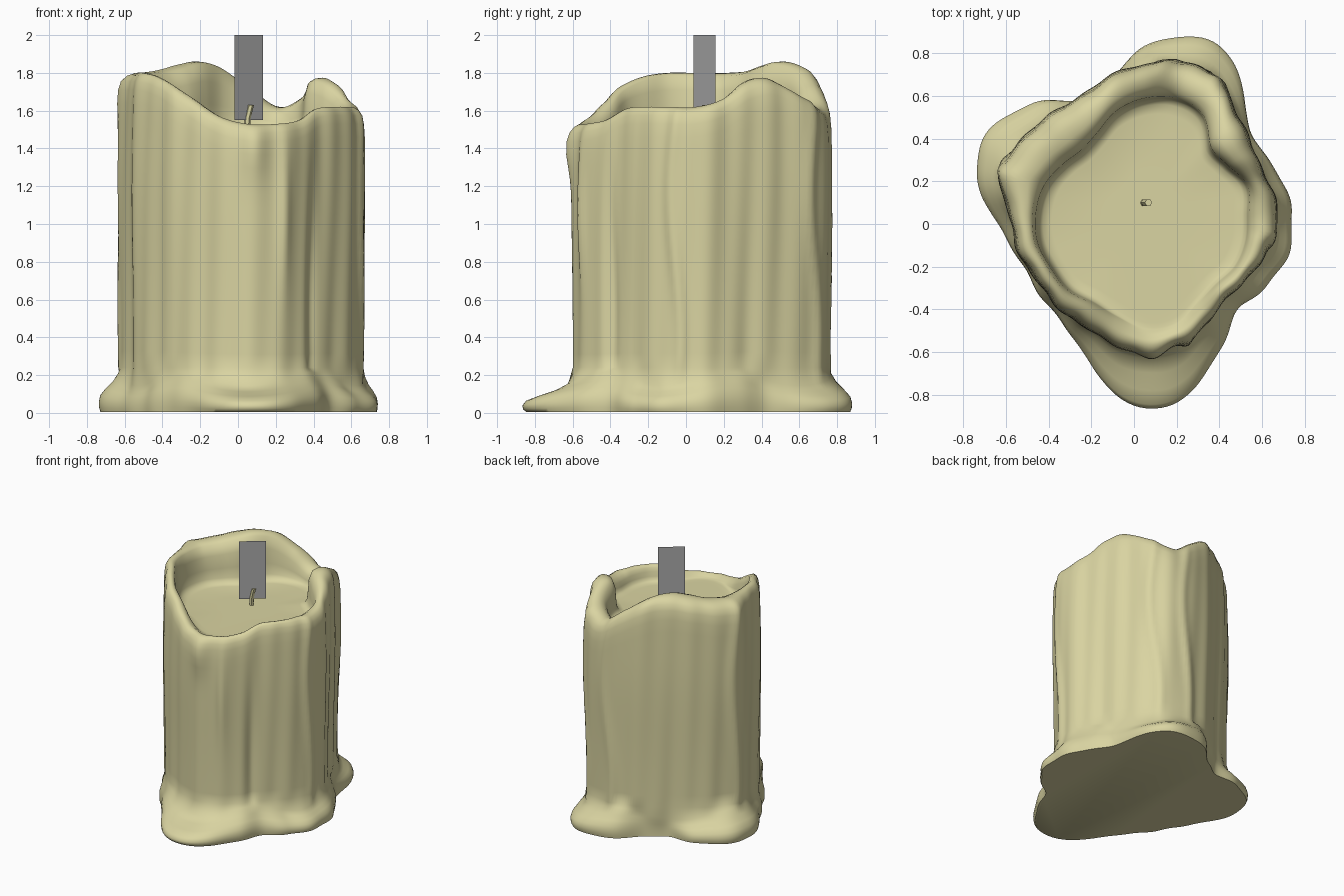
import bpy, bmesh, math
from mathutils import Vector

cube = bpy.data.objects.get("Cube")
if cube:
    bpy.data.objects.remove(cube)

SIDES = 216
CENTRE = (0.05, 0.05)
POOL_Z = 1.5

# Outlines in hundredths, one value per 15 degrees counter-clockwise from +x
BASE = [69, 66, 62, 67, 83, 86, 78, 65, 62, 73, 82, 82,
        72, 64, 62, 63, 67, 80, 92, 86, 72, 63, 67, 70]
BODY = [61, 59, 58, 62, 70, 72, 69, 65, 62, 63, 67, 69,
        63, 61, 59, 59, 59, 62, 64, 63, 58, 55, 56, 60]
POOL = [49, 50, 45, 44, 54, 56, 54, 50, 44, 42, 45, 49,
        51, 52, 51, 51, 49, 51, 55, 55, 50, 48, 50, 50]
RIM = [162, 166, 175, 177, 168, 162, 173, 183, 186, 184, 181, 180,
       180, 180, 178, 173, 165, 157, 153, 153, 155, 161, 162, 162]


def material(name, rgb):
    mat = bpy.data.materials.new(name)
    mat.use_nodes = True
    mat.diffuse_color = (*rgb, 1)
    mat.node_tree.nodes["Principled BSDF"].inputs["Base Color"].default_value = (*rgb, 1)
    return mat


def sample(table, deg):
    """Smooth closed interpolation of an outline table."""
    n = len(table)
    i, t = divmod((deg % 360) * n / 360, 1)
    a, b, c, d = (table[(int(i) + k) % n] / 100 for k in (-1, 0, 1, 2))
    return b + t / 2 * (c - a + t * (2*a - 5*b + 4*c - d + t * (3 * (b - c) + d - a)))


def bump(value, middle, width):
    return math.exp(-((value - middle) / width) ** 2)


def mix(a, b, t):
    return a + (b - a) * t


def loft(name, rings, mat, smooth=35):
    """Skin a stack of equal rings and close both ends."""
    bm = bmesh.new()
    loops = [[bm.verts.new(p) for p in ring] for ring in rings]
    n = len(loops[0])
    for low, high in zip(loops, loops[1:]):
        for i in range(n):
            j = (i + 1) % n
            bm.faces.new((low[i], low[j], high[j], high[i]))
    bm.faces.new(loops[0][::-1])
    bm.faces.new(loops[-1])
    return finish(name, bm, mat, smooth)


def finish(name, bm, mat, smooth=None):
    mesh = bpy.data.meshes.new(name)
    bm.to_mesh(mesh)
    bm.free()
    mesh.materials.append(mat)
    obj = bpy.data.objects.new(name, mesh)
    bpy.context.collection.objects.link(obj)
    if smooth:
        bpy.ops.object.select_all(action="DESELECT")
        obj.select_set(True)
        bpy.context.view_layer.objects.active = obj
        bpy.ops.object.shade_smooth_by_angle(angle=math.radians(smooth))
    return obj


def drips(deg, z):
    """Wax runs and grooves down the outer wall."""
    r = 0.005 * math.sin(math.radians(deg * 11) + 0.8 * z)
    r += 0.004 * math.sin(math.radians(deg * 23) - 1.3 * z)
    r += 0.012 * bump(z, 1.2, 0.5)
    r += 0.035 * bump(deg, 273, 6) * bump(z, 1.42, 0.16)
    r += 0.02 * bump(deg, 288, 3) * bump(z, 1.05, 0.35)
    r -= 0.03 * bump(deg, 307, 4) * bump(z, 0.6, 0.6)
    for ridge in (62, 82, 162, 350):
        r += 0.016 * bump(deg, ridge + 3 * math.sin(4 * z), 3)
    return r


# Each wall step takes an angle and returns radius and height
def foot(spread, height):
    def step(deg):
        base, body = sample(BASE, deg), sample(BODY, deg)
        wave = 1 + 0.2 * math.sin(math.radians(deg * 5)) * (height > 0.02)
        r = mix(body, base, spread) + 0.006 * math.sin(math.radians(deg * 17))
        return r, height * wave
    return step


def wall(t):
    def step(deg):
        z = mix(0.24, sample(RIM, deg) - 0.16, t)
        return sample(BODY, deg) + drips(deg, z), z
    return step


def lip(across, drop):
    def step(deg):
        z = sample(RIM, deg) - drop
        outer = sample(BODY, deg) + drips(deg, z)
        return mix(sample(POOL, deg), outer, across), z
    return step


def bowl(scale, rise):
    def step(deg):
        top = sample(RIM, deg) - 0.02
        return sample(POOL, deg) * scale, mix(POOL_Z, top, rise)
    return step


steps = [foot(0.93, 0.005), foot(0.99, 0.025), foot(1, 0.05), foot(0.93, 0.08),
         foot(0.7, 0.11), foot(0.4, 0.14), foot(0.15, 0.18)]
steps += [wall(k / 16) for k in range(17)]
steps += [lip(0.97, 0.09), lip(0.9, 0.045), lip(0.75, 0.015), lip(0.55, 0),
          lip(0.33, 0.003), lip(0.14, 0.018)]
steps += [bowl(1, 0.75), bowl(0.985, 0.4), bowl(0.97, 0.15), bowl(0.93, 0.03),
          bowl(0.85, 0), bowl(0.4, 0), bowl(0.03, 0)]


def ring(step):
    points = []
    for i in range(SIDES):
        deg = i * 360 / SIDES
        r, z = step(deg)
        a = math.radians(deg)
        points.append((CENTRE[0] + r * math.cos(a), CENTRE[1] + r * math.sin(a), z))
    return points


wax = material("pale_wax", (0.70, 0.66, 0.36))
grey = material("flame_grey", (0.40, 0.40, 0.40))

# Melted candle body with skirt, rim and pool
loft("candle_body", [ring(s) for s in steps], wax, 60)

# Short bent wick
wick_rings = []
for x, z in ((0.045, POOL_Z - 0.02), (0.05, 1.56), (0.06, 1.6), (0.068, 1.63)):
    wick_rings.append([(x + 0.017 * math.cos(k * math.pi / 3),
                        0.1 + 0.017 * math.sin(k * math.pi / 3), z) for k in range(6)])
loft("wick", wick_rings, wax)

# Upright flame card, turned across the front corner
bm = bmesh.new()
left, right = Vector((-0.018, 0.04, 0)), Vector((0.132, 0.155, 0))
low, high = Vector((0, 0, 1.55)), Vector((0, 0, 2))
bm.faces.new([bm.verts.new(p) for p in (left + low, right + low, right + high, left + high)])
finish("flame_card", bm, grey)
